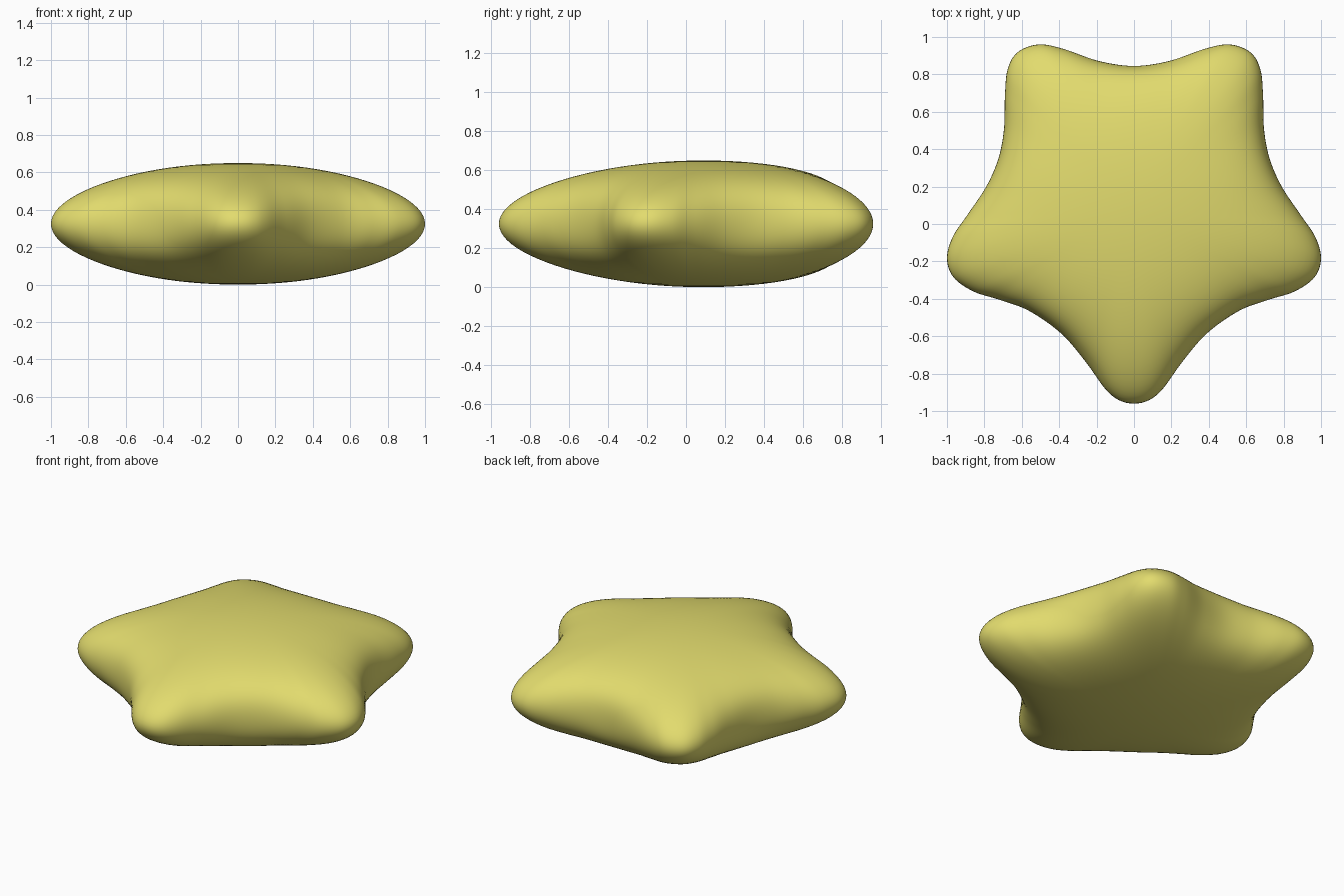
import bpy, bmesh, math
from mathutils import Vector

old = bpy.data.objects.get("Cube")
if old:
    bpy.data.objects.remove(old, do_unlink=True)

CENTRE = Vector((0, 0.09))
HALF = 0.325                   # half thickness, also the mid height
RINGS, STEPS = 48, 6
CORE = 0.97                    # radius the outline relaxes to near the middle

# Half of the star outline, front tip to back valley
half = [(0, -.96), (.08, -.942), (.155, -.88), (.26, -.735), (.39, -.585), (.56, -.465),
        (.72, -.405), (.86, -.36), (.965, -.285), (1, -.185), (.97, -.07), (.89, .05),
        (.79, .2), (.725, .35), (.695, .51), (.69, .69), (.675, .83), (.62, .92),
        (.51, .96), (.38, .937), (.19, .872), (0, .845)]
points = [Vector(p) - CENTRE for p in half]
points += [Vector((-p.x, p.y)) for p in reversed(points[1:-1])]


def smooth_loop(pts):
    """Closed Catmull-Rom curve through the points."""
    out, n = [], len(pts)
    for i in range(n):
        a, b, c, d = (pts[(i + k) % n] for k in (-1, 0, 1, 2))
        for j in range(STEPS):
            t = j / STEPS
            out.append(b + (c - a) * t / 2
                       + (a - b * 2.5 + c * 2 - d / 2) * t ** 2
                       + (b * 3 - c * 3 + d - a) * t ** 3 / 2)
    return out


outline = smooth_loop(points)

# Puffed cushion: round rings near both poles swell into the star at mid height
bm = bmesh.new()
rings = []
for k in range(1, RINGS):
    phi = math.pi * k / RINGS
    s, z = math.sin(phi), HALF - HALF * math.cos(phi)
    ring = []
    for p in outline:
        rounded = p.normalized() * CORE
        xy = CENTRE + s * rounded.lerp(p, s ** 2.5)
        ring.append(bm.verts.new((xy.x, xy.y, z)))
    rings.append(ring)
bottom = bm.verts.new((0, CENTRE.y, 0))
top = bm.verts.new((0, CENTRE.y, 2 * HALF))
count = len(outline)
for i in range(count):
    j = (i + 1) % count
    bm.faces.new((bottom, rings[0][j], rings[0][i]))
    bm.faces.new((top, rings[-1][i], rings[-1][j]))
    for low, high in zip(rings, rings[1:]):
        bm.faces.new((low[i], low[j], high[j], high[i]))
bmesh.ops.recalc_face_normals(bm, faces=bm.faces)
for f in bm.faces:
    f.smooth = True

mesh = bpy.data.meshes.new("star_cushion")
bm.to_mesh(mesh)
bm.free()
star = bpy.data.objects.new("star_cushion", mesh)
bpy.context.collection.objects.link(star)

# Soft yellow
colour = (0.76, 0.71, 0.155, 1)
mat = bpy.data.materials.new("soft_yellow")
mat.use_nodes = True
mat.diffuse_color = colour
mat.node_tree.nodes["Principled BSDF"].inputs["Base Color"].default_value = colour
mesh.materials.append(mat)
